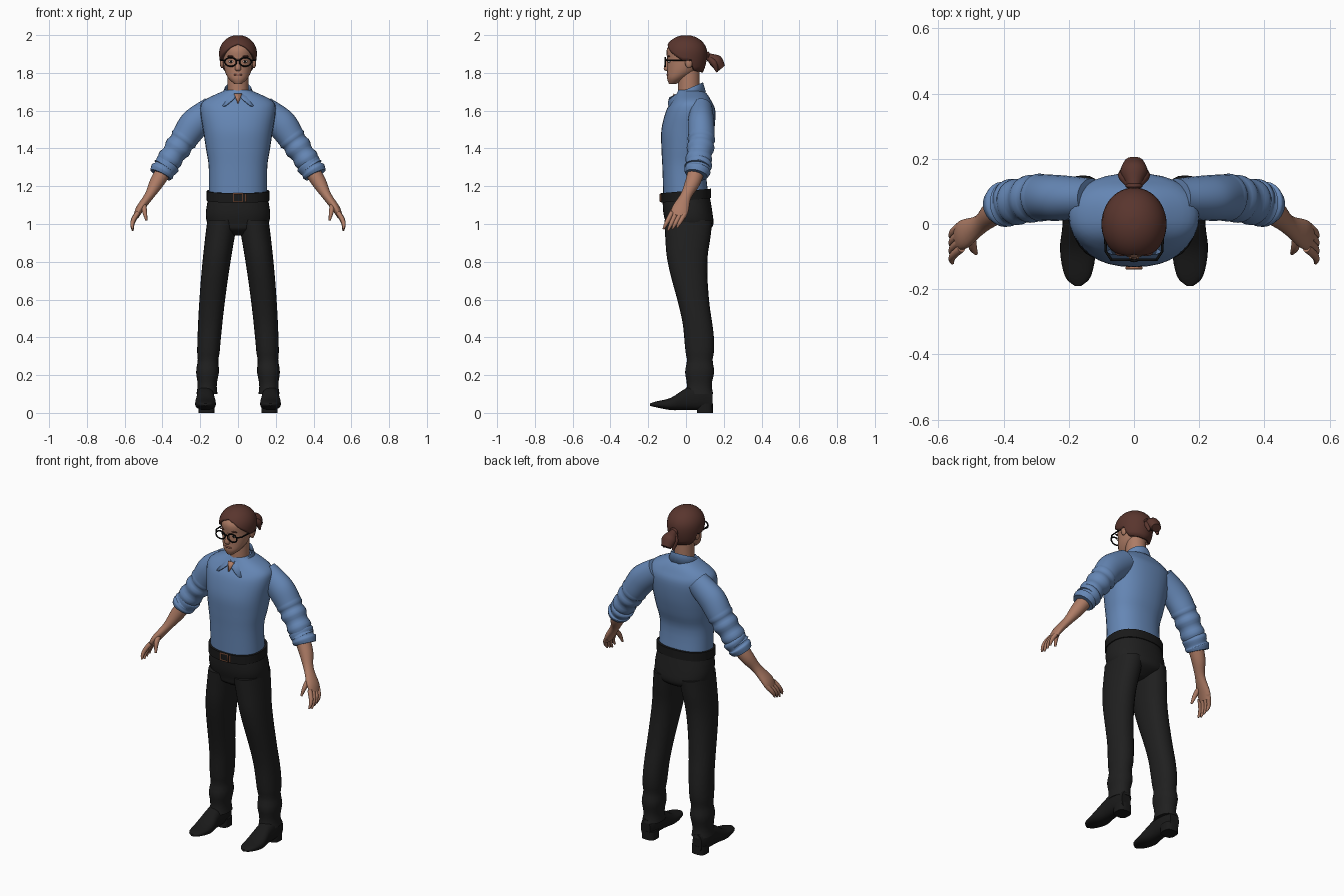
import bpy, bmesh, math
from mathutils import Vector, Matrix

default_cube = bpy.data.objects.get("Cube")
if default_cube:
    bpy.data.objects.remove(default_cube)


def material(name, red, green, blue):
    mat = bpy.data.materials.new(name)
    mat.use_nodes = True
    mat.diffuse_color = (red, green, blue, 1)
    shader = mat.node_tree.nodes["Principled BSDF"]
    shader.inputs["Base Color"].default_value = mat.diffuse_color
    shader.inputs["Roughness"].default_value = .7
    return mat


SKIN = material("skin", .42, .2, .13)
SHIRT = material("blue cloth", .13, .24, .46)
TROUSER = material("black cloth", .014, .014, .014)
LEATHER = material("black leather", .01, .01, .01)
HAIR = material("auburn hair", .1, .036, .027)
FRAME = material("black frame", .004, .004, .004)
METAL = material("copper metal", .42, .17, .09)
WHITE = material("eye white", .6, .55, .5)
LIP = material("lip", .3, .11, .08)


def finish(name, mesh_builder, mat, mirror=False, thickness=0):
    bmesh.ops.recalc_face_normals(mesh_builder, faces=mesh_builder.faces)
    mesh = bpy.data.meshes.new(name)
    mesh_builder.to_mesh(mesh)
    mesh_builder.free()
    mesh.materials.append(mat)
    part = bpy.data.objects.new(name, mesh)
    bpy.context.collection.objects.link(part)
    bpy.ops.object.select_all(action='DESELECT')
    part.select_set(True)
    bpy.context.view_layer.objects.active = part
    bpy.ops.object.shade_smooth_by_angle(angle=math.radians(50))
    if mirror:
        part.modifiers.new("Mirror", 'MIRROR').use_mirror_merge = False
    if thickness:
        shell = part.modifiers.new("Solidify", 'SOLIDIFY')
        shell.thickness, shell.offset = thickness, -1


def bridge_rows(mesh_builder, rows, closed):
    """Join rows of points with quads."""
    grid = [[mesh_builder.verts.new(point) for point in row] for row in rows]
    count = len(grid[0])
    for lower, upper in zip(grid, grid[1:]):
        for i in range(count if closed else count - 1):
            j = (i + 1) % count
            mesh_builder.faces.new((lower[i], lower[j], upper[j], upper[i]))
    return grid


def smooth_rings(rings, steps):
    """Curve smoothly through the given rings."""
    last = len(rings) - 1
    result = []
    for i in range(last):
        around = [rings[max(0, min(last, i + k))] for k in (-1, 0, 1, 2)]
        for s in range(steps):
            t = s / steps
            result.append([b + (c - a) * t / 2 + (a - b * 2.5 + c * 2 - d / 2) * t ** 2
                           + ((b - c) * 3 + d - a) * t ** 3 / 2
                           for a, b, c, d in zip(*around)])
    return result + [rings[last]]


def loft(name, rings, mat, sides=24, power=2, steps=4, wrinkle_from=1, mirror=False):
    """Capped skin over superellipse rings, with cloth folds near the end."""
    def bulge(value):
        return math.copysign(abs(value) ** (2 / power), value)
    rings = smooth_rings(rings, steps)
    turns = [math.tau * i / sides for i in range(sides)]
    rows = []
    for i, (centre, across, deep) in enumerate(rings):
        t = i / (len(rings) - 1)
        size = 1 + (.07 * math.sin(45 * t) if t > wrinkle_from else 0)
        rows.append([centre + (across * bulge(math.cos(a)) + deep * bulge(math.sin(a))) * size
                     for a in turns])
    builder = bmesh.new()
    grid = bridge_rows(builder, rows, True)
    builder.faces.new(grid[0])
    builder.faces.new(grid[-1])
    finish(name, builder, mat, mirror)


def ring(z, y, half_width, half_depth, x=0, tilt=0):
    return Vector((x, y, z)), Vector((half_width, 0, 0)), Vector((0, half_depth, tilt))


def along(stations):
    """Rings square to a path; each station is x, y, z, thickness, width."""
    points = [Vector(station[:3]) for station in stations]
    rings = []
    for i, (*_, thick, wide) in enumerate(stations):
        ahead = points[min(i + 1, len(points) - 1)] - points[max(i - 1, 0)]
        ahead.normalize()
        side = Vector((0, 1, 0)) if abs(ahead.y) < .85 else Vector((0, 0, 1))
        side = (side - ahead * side.dot(ahead)).normalized()
        rings.append((points[i], ahead.cross(side) * thick, side * wide))
    return rings


def ball(name, place, size, mat, mirror=False):
    builder = bmesh.new()
    bmesh.ops.create_uvsphere(builder, u_segments=16, v_segments=10, radius=1,
                              matrix=Matrix.LocRotScale(Vector(place), None, Vector(size)))
    finish(name, builder, mat, mirror)


def wire(name, paths, mat, cyclic=False):
    curve = bpy.data.curves.new(name, 'CURVE')
    curve.dimensions, curve.bevel_depth = '3D', .004
    for path in paths:
        spline = curve.splines.new('POLY')
        spline.points.add(len(path) - 1)
        for point, place in zip(spline.points, path):
            point.co = (*place, 1)
        spline.use_cyclic_u = cyclic
    curve.materials.append(mat)
    bpy.context.collection.objects.link(bpy.data.objects.new(name, curve))


def lerp(table, x):
    """Piecewise linear lookup."""
    for (start, low), (end, high) in zip(table, table[1:]):
        if x <= end:
            return low + (high - low) * max(0, x - start) / (end - start)
    return table[-1][1]


# Shirt body, wrinkled sleeves and rolled cuffs
loft("shirt_body", [ring(*row) for row in (
    (1.14, 0, .155, .12), (1.3, -.01, .155, .115), (1.4, 0, .17, .13), (1.5, .01, .185, .14),
    (1.6, .025, .2, .13), (1.65, .03, .185, .105), (1.69, .03, .11, .08),
    (1.71, .02, .06, .06))], SHIRT, sides=32, power=2.3)
loft("sleeves", along([
    (.13, .08, 1.61, .07, .06), (.23, .08, 1.53, .08, .07), (.3, .08, 1.43, .07, .07),
    (.39, .06, 1.3, .06, .065)]), SHIRT, steps=12, wrinkle_from=.6, mirror=True)
loft("rolled_cuffs", along([
    (.36, .07, 1.33, .05, .05), (.37, .07, 1.32, .068, .07), (.39, .06, 1.29, .06, .065),
    (.4, .06, 1.28, .067, .07), (.41, .055, 1.26, .06, .06)]), SHIRT, mirror=True)

# Folded collar: inner stand, top fold and pointed wings
inner, fold, wing = [], [], []
for i in range(49):
    turn = 10 + 340 * i / 48
    front = min(turn, 360 - turn)
    s, c = math.sin(math.radians(turn)), math.cos(math.radians(turn))
    top = 1.72 - .03 * c
    reach = lerp([(10, .11), (36, .14), (90, .085)], front)
    hem = lerp([(10, 1.67), (36, 1.62), (66, 1.67), (180, 1.7)], front)
    inner.append((.06 * s, .02 - .06 * c, top - .03))
    fold.append((.07 * s, .02 - .07 * c, top))
    wing.append(((.8 * reach + .02) * s, .02 - reach * c, hem))
builder = bmesh.new()
bridge_rows(builder, (inner, fold, wing), False)
finish("collar", builder, SHIRT, thickness=.007)

# Skin showing in the open neck
builder = bmesh.new()
bridge_rows(builder, [[(-.02, -.065, 1.69), (.02, -.065, 1.69)],
                      [(-.002, -.09, 1.64), (.002, -.09, 1.64)]], False)
finish("open_neck", builder, SKIN, thickness=.006)

# Trousers: seat, then legs that splay outward toward the hems
loft("trouser_seat", [ring(*row) for row in (
    (.94, .01, .03, .06), (.97, .015, .12, .11), (1, .02, .16, .125), (1.06, .01, .17, .13),
    (1.15, 0, .155, .125))], TROUSER, sides=32, power=2.3)
leg = []
for i in range(11):
    z = 1.02 - .092 * i
    front = lerp([(.3, 0), (.5, -.02), (.8, -.1), (1, -.115)], z)
    back = lerp([(.1, .14), (.4, .15), (.6, .12), (.8, .11), (1, .14)], z)
    leg.append(ring(z, (front + back) / 2, .05 + .03 * z, (back - front) / 2,
                    x=.165 - .08 * z * z))
loft("trouser_legs", leg, TROUSER, power=2.2, wrinkle_from=.76, mirror=True)

# Belt and buckle
loft("belt", [ring(z, 0, .166, .132, tilt=.012) for z in (1.125, 1.175)],
     LEATHER, sides=40, power=2.3, steps=1)
wire("buckle", [[(x, -.135, z) for x, z in
                 ((-.024, 1.12), (.024, 1.12), (.024, 1.16), (-.024, 1.16))]], METAL, cyclic=True)
wire("belt_loop", [[(.04, -.134, z) for z in (1.12, 1.16)]], METAL)

# Shoes with raised toes, and heels
shoe = []
for y, top, width in ((-.19, .05, .01), (-.16, .06, .04), (-.08, .08, .055), (0, .13, .047),
                      (.08, .15, .045), (.14, .12, .03)):
    sole = .015 + .25 * max(0, -y - .1)
    shoe.append((Vector((.172, y, (top + sole) / 2)), Vector((width, 0, 0)),
                 Vector((0, 0, (top - sole) / 2))))
loft("shoes", shoe, LEATHER, power=2.4, mirror=True)
loft("shoe_heels", [ring(z, .1, .043, .042, x=.167) for z in (0, .05)],
     LEATHER, power=3, steps=1, mirror=True)

# Forearms running into palms, curled fingers, thumbs
loft("forearms", along([
    (.38, .06, 1.3, .042, .045), (.43, .035, 1.22, .038, .04), (.47, 0, 1.15, .025, .03),
    (.52, -.03, 1.08, .021, .045), (.54, -.04, 1.04, .015, .04)]), SKIN, mirror=True)
for i, finger in enumerate(("index", "middle", "ring", "little")):
    reach = .095 - .008 * abs(i - 1)
    stations = []
    for t in (0, .25, .5, .75, 1):
        radius = .013 - .008 * t ** 3
        stations.append((.53 + .03 * math.sin(2 * t), -.075 + .024 * i - .045 * t,
                         1.06 - reach * t, radius, radius))
    loft(finger + "_fingers", along(stations), SKIN, sides=10, mirror=True)
loft("thumbs", along([(.5, -.03, 1.11, .014, .016), (.495, -.07, 1.07, .013, .014),
                      (.485, -.09, 1.02, .006, .006)]), SKIN, sides=10, mirror=True)

# Neck, head and face
loft("neck", [ring(z, .015, .055, .057) for z in (1.66, 1.84)], SKIN, steps=1)
loft("head", [ring(*row) for row in (
    (1.742, -.07, .02, .02), (1.77, -.05, .05, .05), (1.81, -.02, .07, .08),
    (1.87, 0, .08, .1), (1.93, 0, .08, .1), (1.98, 0, .04, .05))], SKIN)
ball("ears", (.085, .015, 1.855), (.011, .02, .03), SKIN, True)
loft("nose", [ring(*row) for row in (
    (1.81, -.098, .01, .01), (1.825, -.1, .016, .018), (1.875, -.094, .007, .01))],
    SKIN, sides=12)
ball("lips", (0, -.096, 1.79), (.024, .008, .006), LIP)
ball("eyes", (.036, -.088, 1.86), (.014, .007, .007), WHITE, True)
ball("irises", (.036, -.093, 1.86), (.006, .004, .006), FRAME, True)
ball("eyebrows", (.037, -.091, 1.888), (.021, .007, .004), HAIR, True)

# Parted hair rising from a swept hairline to the crown
hairline = [(0, 1.957), (25, 1.94), (48, 1.905), (80, 1.865), (100, 1.865), (118, 1.81),
            (180, 1.8)]
rows = []
for k in range(13):
    row = []
    for i in range(48):
        turn = math.tau * i / 48
        start = lerp(hairline, math.degrees(min(turn, math.tau - turn)))
        z = start + (1.999 - start) * math.sin(math.pi / 2 * k / 12)
        height = (z - 1.905) / (.095 if z > 1.905 else .17)
        spread = math.sqrt(1 - height ** 2)
        row.append((.1 * spread * math.sin(turn), -.112 * spread * math.cos(turn), z))
    rows.append(row)
builder = bmesh.new()
builder.faces.new(bridge_rows(builder, rows, True)[-1])
finish("hair_cap", builder, HAIR, thickness=.017)

# Ponytail, loose locks and tie
loft("ponytail", along([(0, .09, 1.895, .022, .02), (0, .12, 1.885, .022, .02),
                        (0, .16, 1.86, .042, .037), (0, .19, 1.825, .03, .022)]), HAIR, sides=14)
loft("ponytail_locks", along([(.01, .12, 1.88, .014, .014), (.03, .15, 1.85, .02, .018),
                              (.03, .165, 1.805, .006, .006)]), HAIR, sides=10, mirror=True)
ball("hair_tie", (0, .117, 1.886), (.027, .01, .027), HAIR)

# Glasses
rims, arms = [], []
for side in (-1, 1):
    rims.append([(side * .039 + .031 * math.cos(a), -.11, 1.858 + .023 * math.sin(a))
                 for a in (math.tau * i / 20 for i in range(20))])
    arms.append([(side * x, y, 1.868) for x, y in ((.069, -.11), (.086, -.085), (.093, .03))])
wire("glasses_rims", rims, FRAME, cyclic=True)
wire("glasses_arms", arms, FRAME)
wire("glasses_bridge", [[(x, -.113, 1.867) for x in (-.01, .01)]], FRAME)
